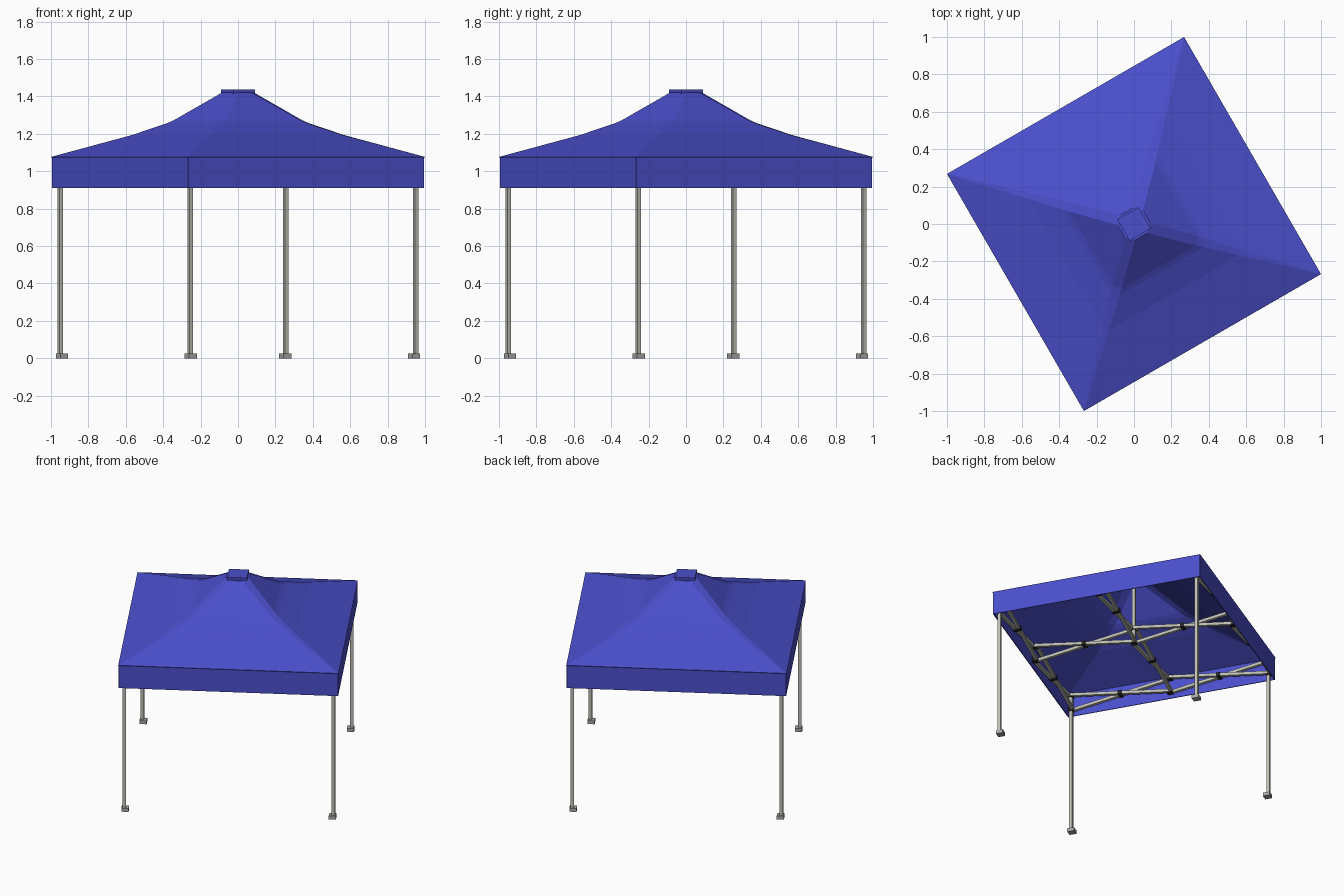
import bpy, bmesh, math
from mathutils import Vector, Matrix

if "Cube" in bpy.data.objects:
    bpy.data.objects.remove(bpy.data.objects["Cube"])

ROT = Matrix.Rotation(math.radians(30), 4, 'Z')   # whole tent is turned on the grid


def material(name, rgb):
    m = bpy.data.materials.new(name)
    m.diffuse_color = (*rgb, 1)
    m.use_nodes = True
    m.node_tree.nodes["Principled BSDF"].inputs["Base Color"].default_value = m.diffuse_color
    return m


BLUE = material("blue_fabric", (0.07, 0.078, 0.60))
METAL = material("light_metal", (0.52, 0.52, 0.47))
FOOT = material("grey_foot", (0.40, 0.40, 0.39))
BLACK = material("black_plastic", (0.02, 0.02, 0.022))


def finish(name, bm, mat):
    bmesh.ops.recalc_face_normals(bm, faces=bm.faces)
    me = bpy.data.meshes.new(name)
    bm.to_mesh(me)
    bm.free()
    me.materials.append(mat)
    me.transform(ROT)
    ob = bpy.data.objects.new(name, me)
    bpy.context.collection.objects.link(ob)
    return ob


def box(bm, center, size):
    mat = Matrix.Translation(center) @ Matrix.Diagonal((*size, 1))
    bmesh.ops.create_cube(bm, size=1, matrix=mat)


def bar(bm, a, b, w):
    """Square tube from a to b."""
    a, b = Vector(a), Vector(b)
    d = b - a
    mat = (Matrix.Translation((a + b) / 2) @ d.to_track_quat('X', 'Z').to_matrix().to_4x4()
           @ Matrix.Diagonal((d.length, w, w, 1)))
    bmesh.ops.create_cube(bm, size=1, matrix=mat)


# canopy: stacked square rings with cut corners that form the hip strips
# each ring: half width, corner cut, height
RINGS = [(0.729, 0.002, 0.91), (0.729, 0.002, 1.07), (0.732, 0.002, 1.077),
         (0.425, 0.023, 1.193), (0.293, 0.033, 1.255), (0.265, 0.035, 1.272),
         (0.078, 0.040, 1.42)]
bm = bmesh.new()
loops = []
for h, c, z in RINGS:
    k = h - c
    pts = [(h, -k), (h, k), (k, h), (-k, h), (-h, k), (-h, -k), (-k, -h), (k, -h)]
    loops.append([bm.verts.new((x, y, z)) for x, y in pts])
for lo, hi in zip(loops, loops[1:]):
    for i in range(8):
        j = (i + 1) % 8
        bm.faces.new((lo[i], lo[j], hi[j], hi[i]))
bm.faces.new(loops[-1])
canopy = finish("canopy", bm, BLUE)
sol = canopy.modifiers.new("thickness", 'SOLIDIFY')
sol.thickness = 0.006
sol.offset = -1

# square cap on the peak
bm = bmesh.new()
box(bm, (0, 0, 1.424), (0.132, 0.132, 0.028))
finish("peak_cap", bm, BLUE)

# legs, feet and leg brackets
L = 0.695
legs, feet, joints = bmesh.new(), bmesh.new(), bmesh.new()
for sx in (-1, 1):
    for sy in (-1, 1):
        x, y = sx * L, sy * L
        box(legs, (x, y, 0.535), (0.022, 0.022, 1.05))
        box(feet, (x - sx * 0.006, y - sy * 0.006, 0.0125), (0.048, 0.048, 0.025))
        for z in (0.945, 1.05):
            box(joints, (x, y, z), (0.032, 0.032, 0.03))
finish("legs", legs, METAL)
finish("feet", feet, FOOT)

# scissor trusses: two crosses per side and two per centre line
LOW, HIGH, T = 0.945, 1.05, 0.011
truss = bmesh.new()


def scissor(a, b):
    a, b = Vector((*a, 0)), Vector((*b, 0))
    d = (b - a).normalized()
    n = Vector((-d.y, d.x, 0)) * T
    lo, hi = Vector((0, 0, LOW)), Vector((0, 0, HIGH))
    bar(truss, a + n + lo, b + n + hi, 0.021)
    bar(truss, a - n + hi, b - n + lo, 0.021)
    along = (0.026 + 0.024 * abs(d.y), 0.026 + 0.024 * abs(d.x), 0.03)
    box(joints, (a + b) / 2 + (lo + hi) / 2, along)


for s in (-1, 1):
    for t in (-1, 1):
        scissor((t * L, s * L), (0, s * L))
        scissor((s * L, t * L), (s * L, 0))
    scissor((s * L, 0), (0, 0))
    scissor((0, s * L), (0, 0))
for x, y in ((L, 0), (-L, 0), (0, L), (0, -L), (0, 0)):
    for z in (LOW, HIGH):
        box(joints, (x, y, z), (0.036, 0.036, 0.028))
finish("scissor_trusses", truss, METAL)
finish("joints", joints, BLACK)

# centre post holding up the peak
bm = bmesh.new()
box(bm, (0, 0, 1.175), (0.022, 0.022, 0.48))
finish("centre_post", bm, METAL)
